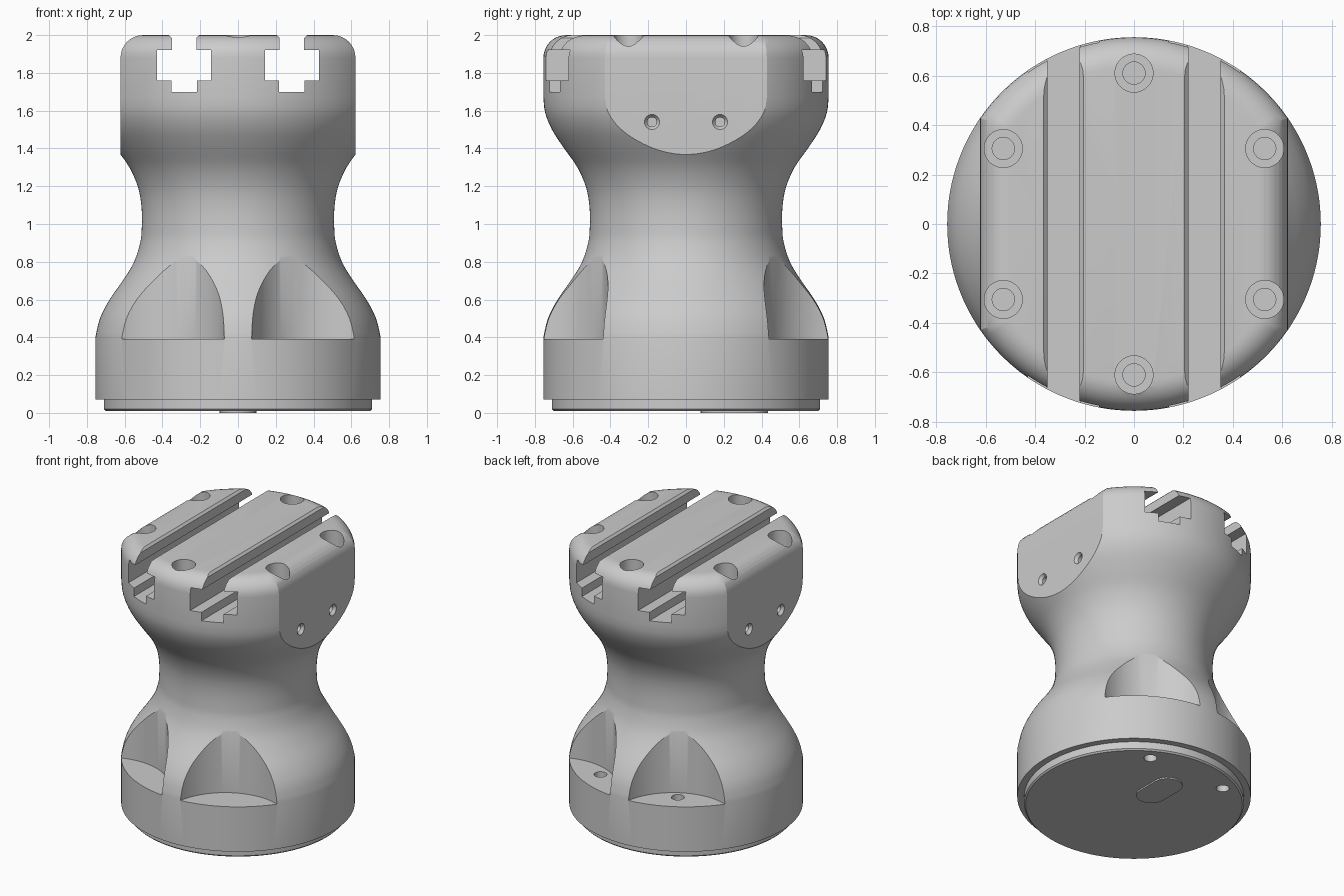
import bpy, bmesh
from math import sin, cos, pi, radians
from mathutils import Matrix, Vector

if "Cube" in bpy.data.objects:
    bpy.data.objects.remove(bpy.data.objects["Cube"])


def make(name, bm):
    bmesh.ops.recalc_face_normals(bm, faces=bm.faces)
    me = bpy.data.meshes.new(name)
    bm.to_mesh(me)
    bm.free()
    ob = bpy.data.objects.new(name, me)
    bpy.context.collection.objects.link(ob)
    return ob


def lathe(name, profile, n=48, mat=Matrix()):
    """Revolve (radius, z) points about z, capping both ends."""
    bm = bmesh.new()
    rings = [[bm.verts.new(mat @ Vector((r * cos(2 * pi * i / n), r * sin(2 * pi * i / n), z)))
              for i in range(n)] for r, z in profile]
    for a, b in zip(rings, rings[1:]):
        for i in range(n):
            j = (i + 1) % n
            bm.faces.new((a[i], a[j], b[j], b[i]))
    bm.faces.new(rings[0])
    bm.faces.new(rings[-1])
    return make(name, bm)


def prism(name, pts, a, b, axis='y'):
    """Extrude a 2D outline along y (points are x,z) or z (points are x,y)."""
    bm = bmesh.new()
    put = (lambda p, t: (p[0], t, p[1])) if axis == 'y' else (lambda p, t: (p[0], p[1], t))
    lo = [bm.verts.new(put(p, a)) for p in pts]
    hi = [bm.verts.new(put(p, b)) for p in pts]
    for i in range(len(pts)):
        j = (i + 1) % len(pts)
        bm.faces.new((lo[i], lo[j], hi[j], hi[i]))
    bm.faces.new(lo)
    bm.faces.new(hi)
    return make(name, bm)


def boolean(target, cutter, op='DIFFERENCE'):
    m = target.modifiers.new('cut', 'BOOLEAN')
    m.operation, m.solver, m.object = op, 'EXACT', cutter
    bpy.context.view_layer.objects.active = target
    bpy.ops.object.modifier_apply(modifier=m.name)
    bpy.data.objects.remove(cutter)


def smooth_curve(pts, steps=3):
    """Catmull-Rom curve through the points."""
    v = [Vector(p) for p in pts]
    v = [v[0]] + v + [v[-1]]
    out = []
    for p0, p1, p2, p3 in zip(v, v[1:], v[2:], v[3:]):
        for s in range(steps):
            t = s / steps
            out.append(tuple(0.5 * (2 * p1 + (p2 - p0) * t + (2 * p0 - 5 * p1 + 4 * p2 - p3) * t * t
                                    + (3 * p1 - p0 - 3 * p2 + p3) * t ** 3)))
    return out + [tuple(v[-1])]


# Waisted round body with stepped foot and filleted top
F = 0.12
waist = smooth_curve([(.755, .40), (.731, .50), (.68, .60), (.61, .70), (.55, .80), (.518, .90),
                      (.51, .97), (.51, 1.08), (.528, 1.19), (.575, 1.30), (.645, 1.40),
                      (.71, 1.50), (.746, 1.59), (.755, 1.67)])
arc = [(sin(k * pi / 16) * F, cos(k * pi / 16) * F) for k in range(8, -1, -1)]
body = lathe('pedestal_body',
             [(.70, .01), (.71, .02), (.71, .07), (.755, .07)] + waist
             + [(.755 - F + x, 2 - F + z) for x, z in arc], 144)

# Two side flats sharing the top fillet
right = [(.622 - F + x, 2 - F + z) for x, z in arc]
outline = [(-.622, 1.3), (-.9, 1.18), (-.9, -.2), (.9, -.2), (.9, 1.18), (.622, 1.3)] \
    + right + [(-x, z) for x, z in reversed(right)]
boolean(body, prism('flat_cutter', outline, -1, 1), 'INTERSECT')

# Two T-slots running front to back
half = [(.067, 1.70), (.067, 1.76), (.143, 1.76), (.143, 1.92), (.065, 1.92),
        (.065, 1.985), (.08, 2.0), (.08, 2.1)]
for s in (-1, 1):
    pts = [(s * .285 + x, z) for x, z in half] + [(s * .285 - x, z) for x, z in reversed(half)]
    boolean(body, prism('slot_cutter', pts, -1, 1))

# Six counterbored holes in the top
for k in range(6):
    a = radians(30 + 60 * k)
    boolean(body, lathe('top_hole_cutter', [(.045, 1.72), (.045, 1.82), (.077, 1.82), (.077, 2.1)],
                        32, Matrix.Translation((.61 * cos(a), .61 * sin(a), 0))))

# Four scooped pockets above the foot; the rear two have through holes
for deg in (60, 120, 240, 300):
    a = radians(deg)
    boolean(body, lathe('pocket_cutter', [(.407, .39), (.407, 1.1)], 96,
                        Matrix.Translation((.947 * cos(a), .947 * sin(a), 0))))
    if deg < 180:
        boolean(body, lathe('bolt_hole_cutter', [(.042, -.1), (.042, .6)], 32,
                            Matrix.Translation((.61 * cos(a), .61 * sin(a), 0))))

# Countersunk holes in both side flats
for s in (-1, 1):
    for y in (-.18, .18):
        m = Matrix.Translation((s * .622, y, 1.54)) @ Matrix.Rotation(s * pi / 2, 4, 'Y')
        boolean(body, lathe('side_hole_cutter', [(.025, -.12), (.025, -.02), (.04, 0), (.04, .1)], 24, m))

# Obround pad under the foot
pts = [(.098 * cos(k * pi / 12), .335 + .098 * sin(k * pi / 12)) for k in range(13)] \
    + [(-.098 * cos(k * pi / 12), .175 - .098 * sin(k * pi / 12)) for k in range(13)]
pad = prism('bottom_pad', pts, 0, .02, 'z')

for ob in (body, pad):
    bpy.ops.object.select_all(action='DESELECT')
    ob.select_set(True)
    bpy.context.view_layer.objects.active = ob
    bpy.ops.object.shade_smooth_by_angle(angle=radians(25))
